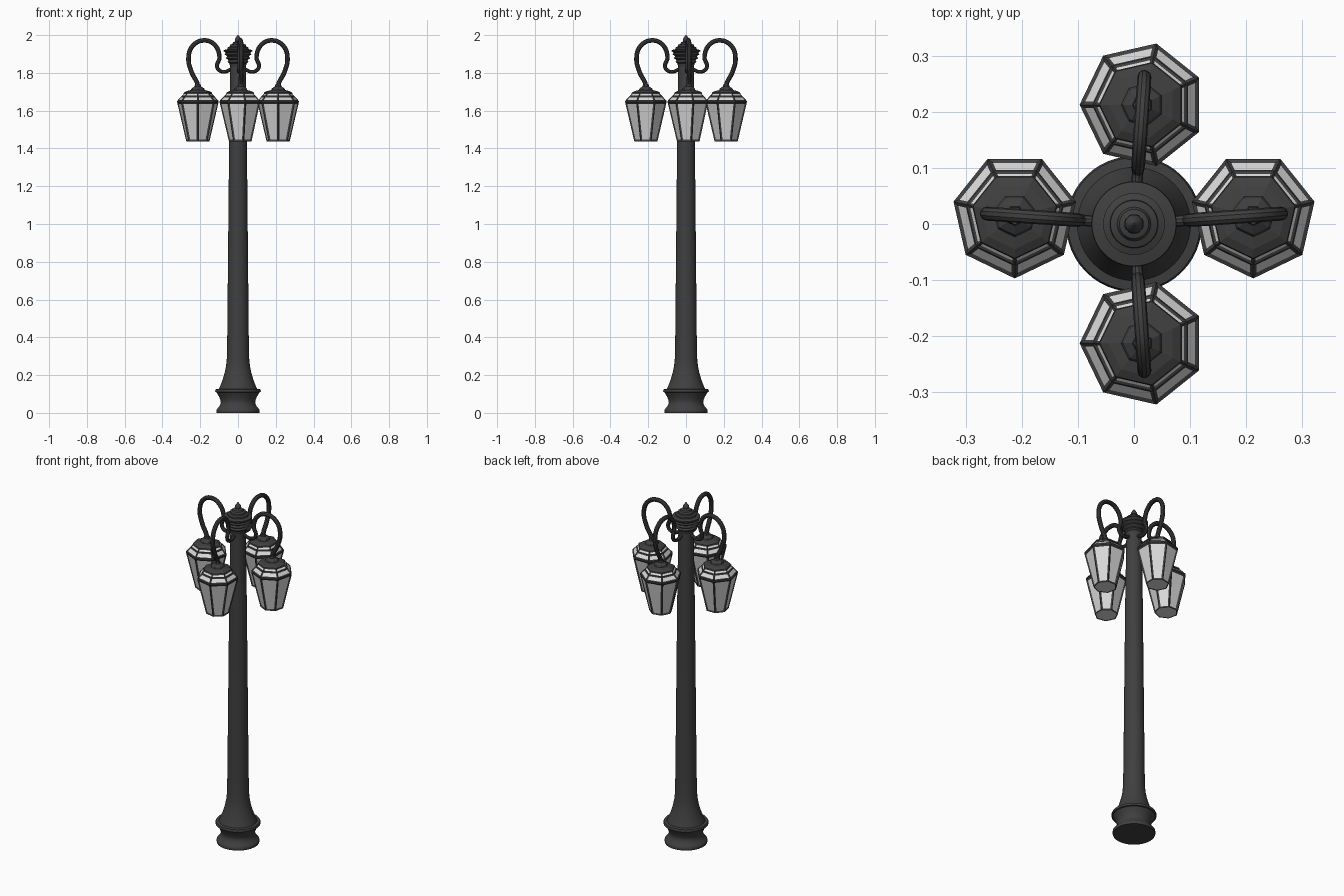
import bpy, bmesh, math
from mathutils import Matrix, Vector

if "Cube" in bpy.data.objects:
    bpy.data.objects.remove(bpy.data.objects["Cube"])


def material(name, value):
    m = bpy.data.materials.new(name)
    m.diffuse_color = (value, value, value, 1)
    m.use_nodes = True
    m.node_tree.nodes["Principled BSDF"].inputs["Base Color"].default_value = m.diffuse_color
    return m


IRON = material("dark_iron", 0.05)
GLASS = material("pale_glass", 0.7)


def add_object(name, mesh, smooth=False):
    ob = bpy.data.objects.new(name, mesh)
    bpy.context.collection.objects.link(ob)
    if smooth:
        bpy.ops.object.select_all(action='DESELECT')
        ob.select_set(True)
        bpy.context.view_layer.objects.active = ob
        bpy.ops.object.shade_smooth_by_angle(angle=math.radians(35))
    return ob


def loft(bm, profile, sides, start=0.0, centre=(0, 0)):
    """Stack of rings given as (radius, z); returns side bands and end caps."""
    rings = []
    for r, z in profile:
        rings.append([bm.verts.new((centre[0] + r * math.cos(start + math.tau * i / sides),
                                    centre[1] + r * math.sin(start + math.tau * i / sides), z))
                      for i in range(sides)])
    bands = []
    for a, b in zip(rings, rings[1:]):
        bands.append([bm.faces.new((a[i], a[(i + 1) % sides], b[(i + 1) % sides], b[i]))
                      for i in range(sides)])
    bottom = bm.faces.new(rings[0][::-1])
    bm.faces.new(rings[-1])
    return bands, bottom


def lathe(name, profile, sides=48):
    bm = bmesh.new()
    loft(bm, profile, sides)
    mesh = bpy.data.meshes.new(name)
    bm.to_mesh(mesh)
    bm.free()
    mesh.materials.append(IRON)
    return add_object(name, mesh, True)


# Post: moulded foot, flared skirt and tapering shaft
lathe("post", [
    (0.113, 0), (0.115, 0.008), (0.113, 0.018), (0.108, 0.024), (0.098, 0.036), (0.091, 0.052),
    (0.092, 0.065), (0.100, 0.085), (0.110, 0.103), (0.113, 0.108), (0.120, 0.110), (0.121, 0.118),
    (0.118, 0.125), (0.101, 0.127), (0.092, 0.148), (0.080, 0.18), (0.070, 0.215),
    (0.063, 0.25), (0.059, 0.29), (0.057, 0.40), (0.047, 1.44), (0.041, 1.84)])

# Finial: ribbed, widening bowl, stepped dome and pointed tip
lathe("finial", [
    (0.041, 1.83), (0.046, 1.85), (0.056, 1.858), (0.050, 1.868), (0.064, 1.878), (0.057, 1.888),
    (0.071, 1.898), (0.064, 1.905), (0.076, 1.915), (0.075, 1.921), (0.055, 1.926), (0.055, 1.935),
    (0.043, 1.940), (0.042, 1.949), (0.030, 1.954), (0.026, 1.962), (0.014, 1.966),
    (0.017, 1.974), (0.016, 1.981), (0.009, 1.991), (0.002, 2.0)])

# Placement of the four lamps: right, left, front, back
TURN = Matrix.Rotation(-math.pi / 2, 4, 'Z')
PLACES = {
    "right": (Matrix.Identity(4), False),
    "left": (Matrix.Scale(-1, 4, Vector((1, 0, 0))), True),
    "front": (TURN, False),
    "back": (Matrix.Scale(-1, 4, Vector((0, 1, 0))) @ TURN, True),
}
LAMP = (0.2125, 0.015)


def place_four(name, mesh, smooth):
    for side, (matrix, mirrored) in PLACES.items():
        copy = mesh.copy()
        copy.transform(matrix)
        if mirrored:
            copy.flip_normals()
        add_object(name + "_" + side, copy, smooth)


# Lantern: seven-sided iron frame with inset glass panes
bm = bmesh.new()
bands, bottom = loft(bm, [(0.063, 1.438), (0.112, 1.643), (0.112, 1.652), (0.088, 1.678), (0.073, 1.692)],
                     7, -math.pi / 2, LAMP)
bm.normal_update()
for faces, width, depth in ((bands[0], 0.009, -0.004), (bands[2], 0.007, -0.003),
                            (bands[3], 0.005, -0.002), ([bottom], 0.005, -0.003)):
    bmesh.ops.inset_individual(bm, faces=faces, thickness=width, depth=depth, use_even_offset=True)
    for f in faces:
        f.material_index = 1
# Lantern cap and neck
loft(bm, [(0.078, 1.688), (0.076, 1.696), (0.060, 1.704), (0.038, 1.709), (0.034, 1.718),
          (0.018, 1.728), (0.016, 1.738)], 7, -math.pi / 2, LAMP)
lantern = bpy.data.meshes.new("lantern")
bm.to_mesh(lantern)
bm.free()
lantern.materials.append(IRON)
lantern.materials.append(GLASS)
place_four("lantern", lantern, False)

# Swan-neck arm: (distance from post, height, thickness factor)
PATH = [(0.030, 1.822, 0.75), (0.080, 1.806, 0.8), (0.110, 1.828, 0.85), (0.098, 1.885, 0.95),
        (0.125, 1.950, 1), (0.180, 1.972, 1), (0.238, 1.945, 1), (0.262, 1.880, 1),
        (0.244, 1.800, 1), (0.216, 1.745, 1), (0.2125, 1.715, 1)]
curve = bpy.data.curves.new("arm", 'CURVE')
curve.dimensions = '3D'
curve.bevel_depth = 0.0125
curve.bevel_resolution = 3
curve.resolution_u = 6
curve.use_fill_caps = True
spline = curve.splines.new('BEZIER')
spline.bezier_points.add(len(PATH) - 1)
for p, (r, z, t) in zip(spline.bezier_points, PATH):
    p.co = (r, r * LAMP[1] / LAMP[0], z)
    p.radius = t
    p.handle_left_type = p.handle_right_type = 'AUTO'
curve.materials.append(IRON)
guide = bpy.data.objects.new("arm_guide", curve)
bpy.context.collection.objects.link(guide)
bpy.context.view_layer.update()
arm = bpy.data.meshes.new_from_object(guide.evaluated_get(bpy.context.evaluated_depsgraph_get()))
bpy.data.objects.remove(guide)
place_four("arm", arm, True)
